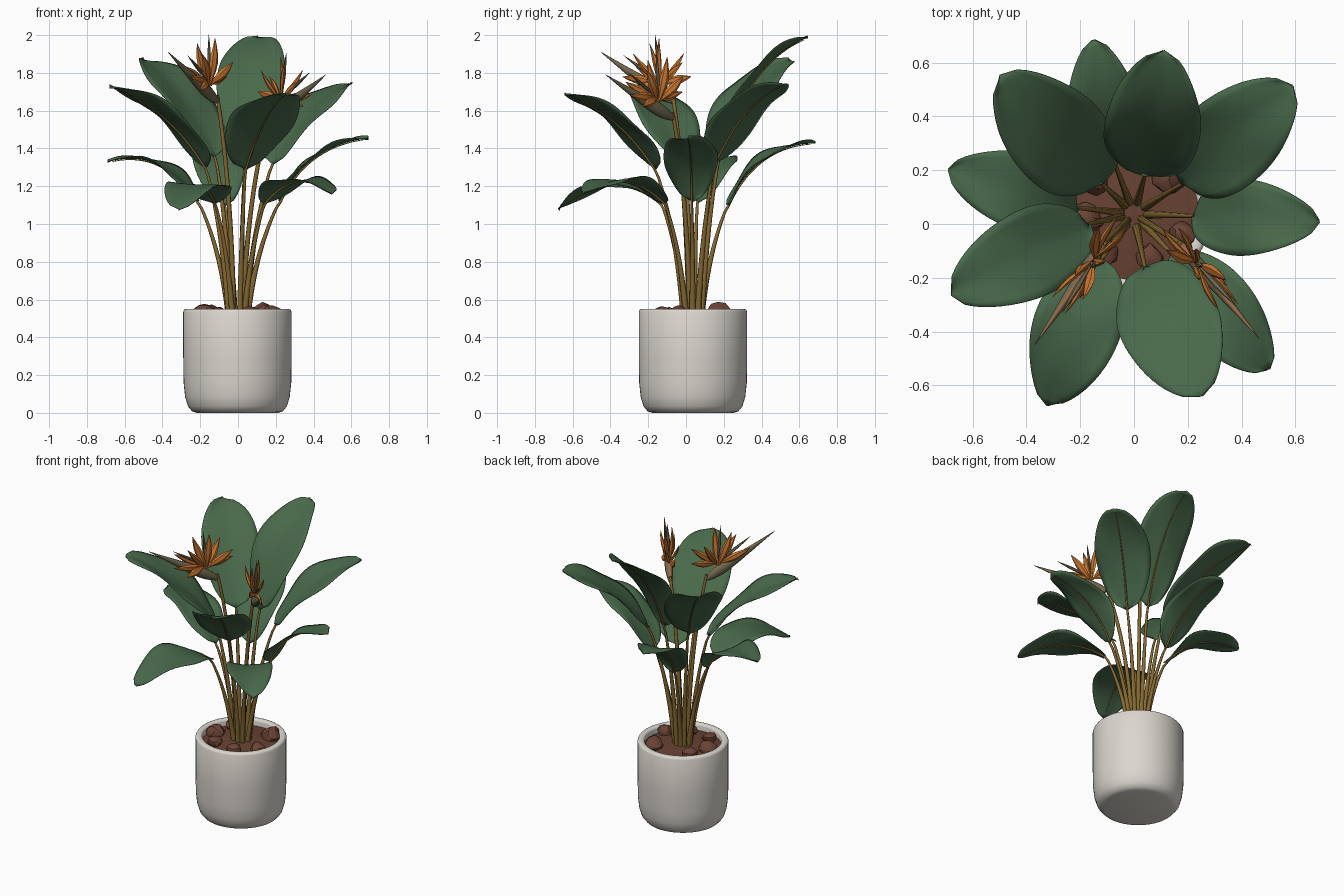
import bpy, bmesh, math, random
from mathutils import Vector as V, noise

if "Cube" in bpy.data.objects:
    bpy.data.objects.remove(bpy.data.objects["Cube"])
random.seed(4)


def mat(name, r, g, b):
    m = bpy.data.materials.new(name)
    m.diffuse_color = (r, g, b, 1)
    m.use_nodes = True
    m.node_tree.nodes["Principled BSDF"].inputs["Base Color"].default_value = m.diffuse_color
    return m


GREEN = mat("leaf green", 0.066, 0.142, 0.07)
STEM = mat("stem olive brown", 0.235, 0.14, 0.032)
WHITE = mat("pot white", 0.71, 0.675, 0.62)
SOIL = mat("soil brown", 0.14, 0.054, 0.033)
STONE = mat("bark chip brown", 0.15, 0.058, 0.036)
ORANGE = mat("petal orange", 0.58, 0.18, 0.03)
BRACT = mat("bract grey green", 0.16, 0.135, 0.075)
RUST = mat("bract rust edge", 0.38, 0.13, 0.05)
CX, CY = -0.003, 0.037      # pot centre


def finish(bm, name, mats, angle=50):
    bmesh.ops.recalc_face_normals(bm, faces=bm.faces)
    me = bpy.data.meshes.new(name)
    bm.to_mesh(me)
    bm.free()
    ob = bpy.data.objects.new(name, me)
    bpy.context.collection.objects.link(ob)
    for m in mats:
        me.materials.append(m)
    bpy.ops.object.select_all(action='DESELECT')
    ob.select_set(True)
    bpy.context.view_layer.objects.active = ob
    bpy.ops.object.shade_smooth_by_angle(angle=math.radians(angle))
    return ob


def bezier(a, b, c, n):
    a, b, c = V(a), V(b), V(c)
    return [a * (1 - t) ** 2 + b * 2 * t * (1 - t) + c * t * t
            for t in (i / n for i in range(n + 1))]


def tangent(p, i):
    return (p[min(i + 1, len(p) - 1)] - p[max(i - 1, 0)]).normalized()


def loft(bm, pts, radii, side, sides=8, flat=1.0):
    """Tube along pts; radii across 'side', times flat in the other direction."""
    rings = []
    for i, (p, r) in enumerate(zip(pts, radii)):
        t = tangent(pts, i)
        s = (side - t * side.dot(t)).normalized()
        n = s.cross(t)
        rings.append([bm.verts.new(p + s * r * math.cos(k * math.tau / sides)
                                   + n * r * flat * math.sin(k * math.tau / sides))
                      for k in range(sides)])
    faces = []
    for a, b in zip(rings, rings[1:]):
        for k in range(sides):
            j = (k + 1) % sides
            faces.append(bm.faces.new((a[k], a[j], b[j], b[k])))
    bm.faces.new(rings[0])
    bm.faces.new(rings[-1])
    return faces


def lathe(name, profile, m, n=56):
    bm = bmesh.new()
    vs = [bm.verts.new((CX + r, CY, z)) for r, z in profile]
    es = [bm.edges.new(e) for e in zip(vs, vs[1:])]
    bmesh.ops.spin(bm, geom=vs + es, cent=(CX, CY, 0), axis=(0, 0, 1),
                   angle=math.tau, steps=n, use_merge=True)
    bmesh.ops.remove_doubles(bm, verts=bm.verts, dist=0.0004)
    return finish(bm, name, [m])


# pot with rounded foot and hollow rim
lathe("pot", [(0, 0), (0.215, 0), (0.24, 0.008), (0.262, 0.035), (0.277, 0.085), (0.285, 0.16),
              (0.287, 0.3), (0.287, 0.535), (0.282, 0.546), (0.274, 0.55), (0.254, 0.55),
              (0.246, 0.545), (0.243, 0.535), (0.243, 0.47), (0, 0.47)], WHITE)

# soil
lathe("soil", [(0, 0.525), (0.12, 0.522), (0.244, 0.505)], SOIL)

# a few lumps of bark on the soil
bm = bmesh.new()
for x, y, r in [(0.13, 0.17, .065), (-0.18, 0.02, .06), (0.18, -0.04, .05),
                (0.06, -0.13, .05), (-0.14, 0.16, .055), (-0.1, -0.11, .045)]:
    vs = bmesh.ops.create_icosphere(bm, subdivisions=2, radius=r)["verts"]
    for v in vs:
        v.co *= 1 + 0.35 * noise.noise(v.co * 22 + V((x, y, 0)) * 40)
        v.co = V((v.co.x + x, v.co.y + y, v.co.z * 0.75 + 0.53))
finish(bm, "bark_lumps", [STONE], 30)

# leaves: base, bend, tip, full width, upward fold
LEAVES = [
    ("back_tall", (0.04, 0.18, 1.38), (0.07, 0.34, 1.88), (0.11, 0.645, 1.988), 0.35, .12),
    ("back_low", (-0.07, 0.22, 1.10), (-0.11, 0.37, 1.42), (-0.15, 0.685, 1.43), 0.27, .12),
    ("back_left", (-0.12, 0.15, 1.36), (-0.28, 0.32, 1.74), (-0.50, 0.55, 1.87), 0.36, .14),
    ("back_right", (0.18, 0.15, 1.32), (0.35, 0.31, 1.66), (0.59, 0.515, 1.74), 0.34, .14),
    ("left_low", (-0.21, 0.06, 1.12), (-0.40, 0.12, 1.41), (-0.69, 0.20, 1.33), 0.28, .1),
    ("right_low", (0.22, 0.03, 1.12), (0.36, 0.03, 1.42), (0.69, 0.01, 1.455), 0.28, .1),
    ("left_high", (-0.17, 0.00, 1.30), (-0.38, -0.11, 1.64), (-0.68, -0.26, 1.73), 0.32, .14),
    ("front_left_low", (-0.12, -0.13, 1.11), (-0.21, -0.38, 1.32), (-0.32, -0.675, 1.08), 0.32, .02),
    ("front_high", (0.04, -0.16, 1.29), (0.13, -0.36, 1.60), (0.25, -0.64, 1.69), 0.37, .1),
    ("front_right_low", (0.14, -0.11, 1.11), (0.31, -0.32, 1.32), (0.50, -0.54, 1.16), 0.28, .1),
]


def stem_path(tip, spread=0.048, bend=0.35):
    d = V((tip[0], tip[1] - 0.03, 0))
    foot = V((0.0, 0.035, 0.5)) + d.normalized() * spread
    ctrl = foot + d * bend * 0.6
    ctrl.z = 0.5 + (tip[2] - 0.5) * 0.6
    return bezier(foot, ctrl, tip, 14)


NT, NS = 24, 10
for name, a, b, c, width, fold in LEAVES:
    mid = bezier(a, b, c, NT)
    flat_dir = V((c[0] - a[0], c[1] - a[1], 0))
    side = V((0, 0, 1)).cross(flat_dir).normalized()
    ph = random.uniform(0, 6)
    blunt = 0.58 if name.endswith("low") else 0.52
    bm = bmesh.new()
    grid, normals = [], []
    for i, p in enumerate(mid):
        t = i / NT
        tan = tangent(mid, i)
        nrm = tan.cross(side).normalized()
        normals.append(nrm)
        w = width / 2 * max(math.sin(math.pi * t ** 0.93), 0.0) ** blunt + 0.004
        row = []
        for k in range(NS + 1):
            s = 2 * k / NS - 1
            lift = fold * w * abs(s) ** 1.2 + 0.012 * s * s * math.sin(10 * t + ph + 2 * s)
            row.append(bm.verts.new(p + side * s * w + nrm * lift))
        grid.append(row)
    for r0, r1 in zip(grid, grid[1:]):
        for k in range(NS):
            bm.faces.new((r0[k], r0[k + 1], r1[k + 1], r1[k]))
    leaf = finish(bm, name + "_leaf", [GREEN], 80)
    sol = leaf.modifiers.new("thickness", 'SOLIDIFY')
    sol.thickness, sol.offset = 0.004, 0
    # stalk running on as the midrib under the leaf
    stalk = stem_path(a)
    up = normals[3] if normals[3].z > 0 else -normals[3]
    stalk[-1] = stalk[-1] - up * 0.006
    rib = [p - (n if n.z > 0 else -n) * 0.006 for p, n in zip(mid, normals)][1:-1]
    radii = [0.017 - 0.010 * i / 14 for i in range(15)]
    radii += [0.0062 - 0.0045 * i / len(rib) for i in range(len(rib))]
    bm = bmesh.new()
    loft(bm, stalk + rib, radii, side)
    finish(bm, name + "_stalk", [STEM])

# flowers: stem top, bract tip, fan centre
FLOWERS = [("left", (-0.11, -0.07, 1.68), (-0.37, -0.45, 1.91), (-0.15, -0.135, 1.75), 1.0),
           ("right", (0.17, -0.07, 1.59), (0.465, -0.425, 1.79), (0.23, -0.145, 1.665), 0.95)]
# petal angle in the fan, length, sideways lean
PETALS = [(8, .20, .12), (30, .20, -.25), (54, .20, .25), (74, .22, -.1), (95, .235, .12),
          (118, .19, -.3), (140, .18, .2), (166, .16, -.1), (-22, .13, .3)]
SHAPE = [0.25, 0.5, 0.85, 1.0, 0.8, 0.45, 0.06]
for name, a, tip, centre, k in FLOWERS:
    a, tip, centre = V(a), V(tip), V(centre)
    out = V((tip.x - a.x, tip.y - a.y, 0)).normalized()
    side = V((0, 0, 1)).cross(out)
    # flower stem
    path = stem_path(a, 0.03, 0.2)
    bm = bmesh.new()
    loft(bm, path, [0.014 - 0.004 * i / 14 for i in range(15)], side)
    finish(bm, name + "_flower_stem", [STEM])
    # beak-like bract with a rust upper edge
    path = bezier(a - V((0, 0, .03)), a.lerp(tip, 0.4) - V((0, 0, .025)), tip, 10)
    bm = bmesh.new()
    faces = loft(bm, path, [.011, .02, .025, .026, .024, .021, .017, .013, .009, .005, .001],
                 side, 10, 1.35)
    bmesh.ops.recalc_face_normals(bm, faces=bm.faces)
    for f in faces:
        f.material_index = int(f.normal.z > 0.7)
    finish(bm, name + "_bract", [BRACT, RUST])
    # fan of pointed petals
    bm = bmesh.new()
    for ang, length, lean in PETALS:
        e = math.radians(ang + random.uniform(-5, 5))
        d = (out * math.cos(e) + V((0, 0, 1)) * math.sin(e) + side * lean).normalized()
        start = centre + out * 0.03 * math.cos(e) - d * 0.02
        end = start + d * (length + 0.02) * k
        bow = (start + end) / 2 + side * 0.02 * (1 if lean > 0 else -1)
        across = d.cross(side + out * 0.6)
        loft(bm, bezier(start, bow, end, 6), [r * 0.025 for r in SHAPE], across, 6, 0.45)
    finish(bm, name + "_petals", [ORANGE], 35)
    # thin upright sepals among the petals
    bm = bmesh.new()
    for ang, length, lean in [(32, .27, .05), (84, .255, .05)]:
        e = math.radians(ang)
        d = (out * math.cos(e) + V((0, 0, 1)) * math.sin(e) + side * lean).normalized()
        loft(bm, bezier(centre, centre + d * length * .5, centre + d * length * k, 6),
             [r * 0.012 for r in SHAPE], side, 6, 0.8)
    finish(bm, name + "_sepals", [BRACT])
